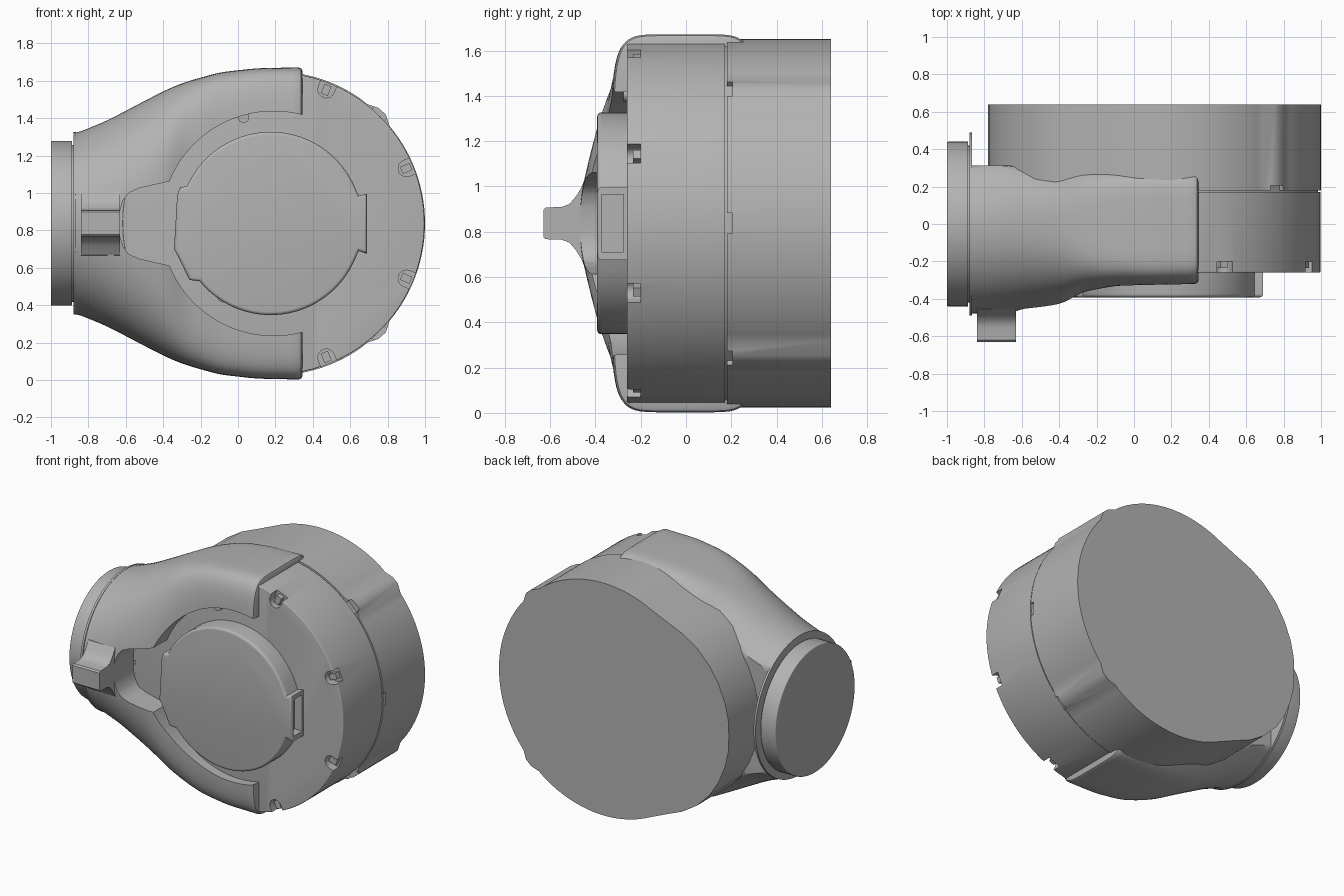
import bpy, bmesh
from math import sin, cos, radians, pi, copysign
from mathutils import Vector

cube = bpy.data.objects.get("Cube")
if cube:
    bpy.data.objects.remove(cube, do_unlink=True)

grey = bpy.data.materials.new("plain grey")
grey.use_nodes = True
GREY = (0.45, 0.45, 0.45, 1)
grey.diffuse_color = GREY
grey.node_tree.nodes["Principled BSDF"].inputs["Base Color"].default_value = GREY

CX, CZ = 0.19, 0.837          # drum axis


def finish(name, bm):
    bmesh.ops.recalc_face_normals(bm, faces=bm.faces)
    me = bpy.data.meshes.new(name)
    bm.to_mesh(me)
    bm.free()
    ob = bpy.data.objects.new(name, me)
    bpy.context.collection.objects.link(ob)
    me.materials.append(grey)
    return ob


def activate(ob):
    bpy.ops.object.select_all(action='DESELECT')
    ob.select_set(True)
    bpy.context.view_layer.objects.active = ob


def smooth(ob, angle=32):
    activate(ob)
    bpy.ops.object.shade_smooth_by_angle(angle=radians(angle))


def cut(ob, cutter):
    cutter.hide_render = True
    mod = ob.modifiers.new("cut", 'BOOLEAN')
    mod.operation = 'DIFFERENCE'
    mod.solver = 'EXACT'
    mod.object = cutter
    activate(ob)
    bpy.ops.object.modifier_apply(modifier=mod.name)
    bpy.data.objects.remove(cutter, do_unlink=True)


def arc(r, a0, a1, n, cx=CX, cz=CZ):
    angles = [radians(a0 + (a1 - a0) * i / n) for i in range(n + 1)]
    return [(cx + r * cos(a), cz + r * sin(a)) for a in angles]


def circle(r, n=96, cx=CX, cz=CZ):
    return arc(r, 0, 360, n, cx, cz)[:-1]


def mirrored(upper):
    # closes an outline by reflecting its upper half about the drum axis
    return upper + [(x, 2 * CZ - z) for x, z in reversed(upper) if abs(z - CZ) > 1e-4]


def prism(name, outline, y0, y1, bevel=0.0):
    # xz outline extruded along y, optionally with a rounded front rim
    bm = bmesh.new()
    face = bm.faces.new([bm.verts.new((x, y0, z)) for x, z in outline])
    rim = list(face.edges)
    ext = bmesh.ops.extrude_face_region(bm, geom=[face], use_keep_orig=True)
    new = [g for g in ext["geom"] if isinstance(g, bmesh.types.BMVert)]
    bmesh.ops.translate(bm, verts=new, vec=(0, y1 - y0, 0))
    if bevel:
        bmesh.ops.bevel(bm, geom=rim, offset=bevel, segments=4, profile=0.5, affect='EDGES')
    return finish(name, bm)


def disc_x(name, r, x0, x1, bevel=0.0):
    # disc around the outlet axis
    ob = prism(name, circle(r, 96, 0, 0), 0, x1 - x0, bevel)
    for v in ob.data.vertices:
        x, y, z = v.co
        v.co = (x0 + y, -x, z + CZ)
    return ob


def radial(points, angle):
    # places (outward, sideways) points around the drum axis
    c, s = cos(radians(angle)), sin(radians(angle))
    return [(CX + u * c - v * s, CZ + u * s + v * c) for u, v in points]


# front drum with U-shaped rim notches
drum = prism("drum", circle(0.807), -0.26, 0.172, 0.006)
for a in (68.5, 22.5, -22.5, -68.5):
    u = [(0.77 + 0.045 * cos(t), 0.045 * sin(t)) for t in [pi / 2 + pi * i / 10 for i in range(11)]]
    cut(drum, prism("notch_cutter", radial(u + [(0.9, -0.045), (0.9, 0.045)], a), -0.4, -0.2))
smooth(drum)
for a in (68.5, 22.5, -22.5, -68.5):
    clip = prism("rim_clip", radial([(0.74, -0.02), (0.795, -0.02), (0.795, 0.02), (0.74, 0.02)], a),
                 -0.235, -0.19)

# narrow seam between drum and rear housing
smooth(prism("seam_core", circle(0.795), 0.15, 0.2))

# rear housing: round with two rim bumps and a lobe towards the outlet
upper = (arc(0.81, 0, 40, 14) + [(0.79, 1.42), (0.75, 1.455), (0.69, 1.475)]
         + arc(0.813, 55, 116, 22)
         + [(-0.3, 1.51), (-0.42, 1.46), (-0.53, 1.39), (-0.63, 1.29), (-0.7, 1.18),
            (-0.75, 1.06), (-0.775, 0.95), (-0.78, CZ)])
housing = prism("rear_housing", mirrored(upper), 0.18, 0.64)
for a in (0, 46, -46):
    cut(housing, prism("seam_cutter", radial([(0.798, -0.045), (0.9, -0.045), (0.9, 0.045), (0.798, 0.045)], a),
                       0.1, 0.205))
smooth(housing)

# outlet cowl: lofted from a round neck to a tall rounded box
# columns: x, half height, front depth, back depth, squareness
KEYS = [(-0.87, 0.48, 0.48, 0.48, 2.0),
        (-0.7, 0.55, 0.475, 0.45, 2.1),
        (-0.5, 0.655, 0.455, 0.4, 2.4),
        (-0.38, 0.717, 0.43, 0.36, 2.8),
        (-0.28, 0.757, 0.37, 0.34, 4.0),
        (-0.1, 0.808, 0.335, 0.32, 6.0),
        (0.1, 0.83, 0.33, 0.31, 7.0),
        (0.35, 0.835, 0.325, 0.31, 7.0)]


def linear(x):
    x = min(max(x, KEYS[0][0]), KEYS[-1][0])
    for a, b in zip(KEYS, KEYS[1:]):
        if x <= b[0]:
            t = (x - a[0]) / (b[0] - a[0])
            return Vector([p + (q - p) * t for p, q in zip(a[1:], b[1:])])


def section(x, shrink=0.0):
    h, front, back, n = sum((linear(x + d * 0.02) for d in (-2, -1, 0, 1, 2)), Vector((0, 0, 0, 0))) / 5
    pts = []
    for i in range(80):
        t = 2 * pi * (i + 0.5) / 80
        c, s = cos(t), sin(t)
        y = copysign(abs(c) ** (2 / n), c) * ((back if c > 0 else front) - shrink)
        z = copysign(abs(s) ** (2 / n), s) * (h - shrink)
        pts.append((x, min(y, 0.312 - shrink), CZ + z))
    return pts


bm = bmesh.new()
steps = [(-0.87 + 1.195 * i / 36, 0) for i in range(37)] + [(0.338, 0.006), (0.345, 0.02)]
rings = [[bm.verts.new(p) for p in section(x, s)] for x, s in steps]
for r0, r1 in zip(rings, rings[1:]):
    for i in range(80):
        j = (i + 1) % 80
        bm.faces.new((r0[i], r0[j], r1[j], r1[i]))
bm.faces.new(rings[0])
bm.faces.new(rings[-1])
cowl = finish("outlet_cowl", bm)

# front opening in the cowl, leaving two arms around the cover
opening = mirrored(arc(0.6, 0, 158, 50)
                   + [(-0.42, 1.05), (-0.53, 1.025), (-0.585, 1.0), (-0.615, 0.96), (-0.632, 0.9)])
cut(cowl, prism("opening_cutter", opening, -0.8, -0.255))
smooth(cowl, 35)

# round cover with a flat left side and a latch tab on the right
outline = (arc(0.49, 25, 156, 28, 0.175)
           + [(-0.31, 1.03), (-0.325, 0.99), (-0.342, 0.7), (-0.32, 0.66), (-0.26, 0.535)]
           + arc(0.49, 219, 335, 26, 0.175)
           + [(0.645, 0.69), (0.69, 0.675), (0.69, 0.995), (0.645, 0.985)])
cover = prism("cover", outline, -0.392, -0.25, 0.018)
pocket = [(0.63, 0.71), (0.8, 0.71), (0.8, 0.965), (0.63, 0.965)]
cut(cover, prism("pocket_cutter", pocket, -0.372, -0.275))
smooth(cover)

# small screw bosses beside the cover
for x, z in ((0.03, 1.405), (-0.08, 0.445)):
    smooth(prism("screw_boss", circle(0.03, 24, x, z), -0.275, -0.25))

# grip block on the front of the neck, flaring into the cowl
half = [(-0.63, 0.06), (-0.62, 0.07), (-0.55, 0.072), (-0.515, 0.085), (-0.485, 0.12), (-0.455, 0.17), (-0.36, 0.2)]
profile = half + [(y, -z) for y, z in reversed(half)]
bm = bmesh.new()
ends = [[bm.verts.new((x, y, CZ + z)) for y, z in profile] for x in (-0.84, -0.632)]
for i in range(len(profile)):
    j = (i + 1) % len(profile)
    bm.faces.new((ends[0][i], ends[0][j], ends[1][j], ends[1][i]))
for e in ends:
    bm.faces.new(e)
smooth(finish("grip_block", bm))

# outlet flange, neck gap and pipe
smooth(disc_x("outlet_flange", 0.488, -0.88, -0.865))
smooth(disc_x("outlet_neck", 0.42, -0.9, -0.87))
smooth(disc_x("outlet_pipe", 0.44, -1.0, -0.887, 0.006))
